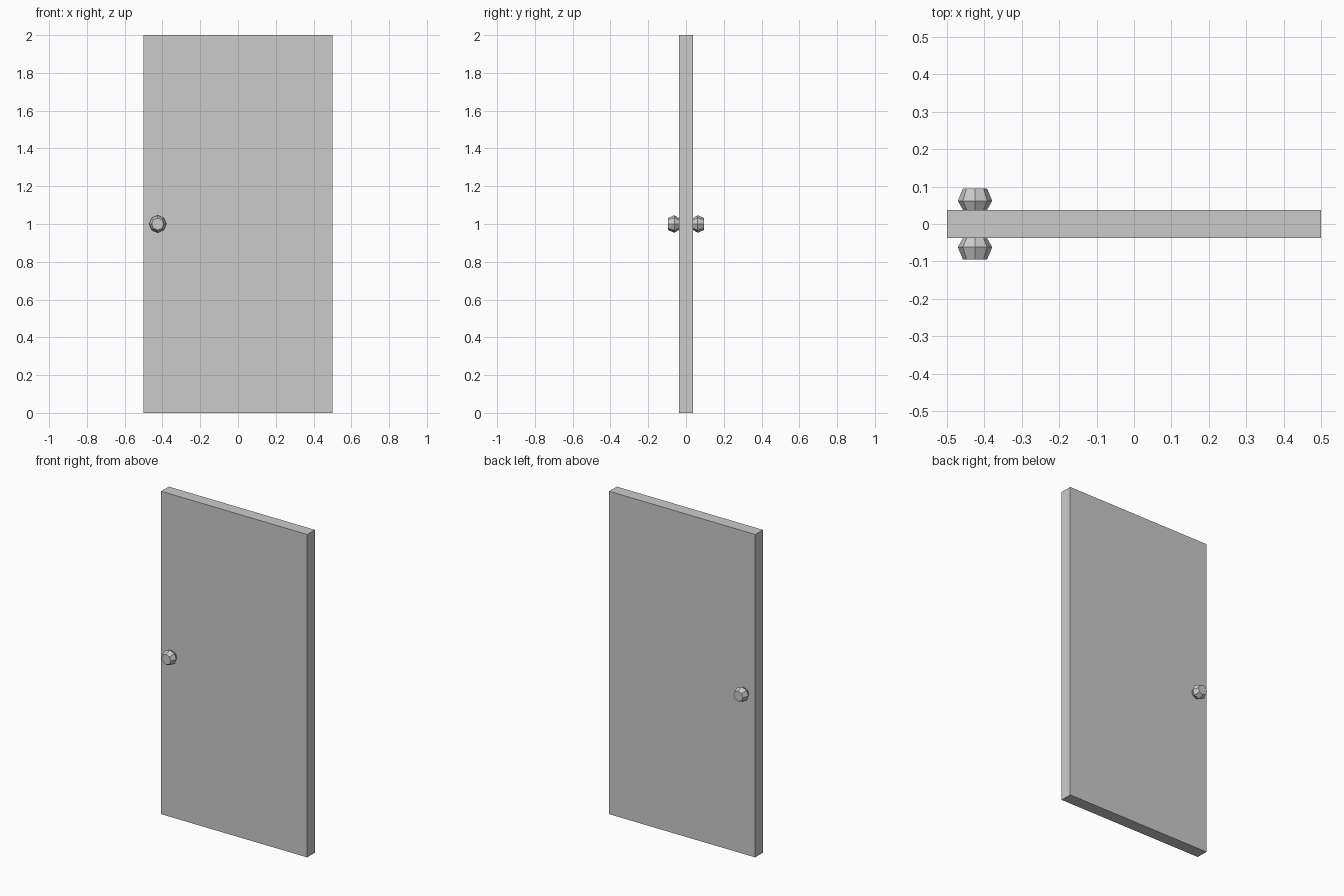
import bpy, bmesh
from math import cos, sin, pi

if "Cube" in bpy.data.objects:
    bpy.data.objects.remove(bpy.data.objects["Cube"])

HALF_T = 0.0375          # half door thickness
KNOB_X, KNOB_Z = -0.425, 1.0
SIDES = 8
# knob profile: (distance from door centre plane, radius)
PROFILE = [(HALF_T, 0.032), (0.062, 0.046), (0.0955, 0.032)]


def add_object(name, bm):
    bmesh.ops.recalc_face_normals(bm, faces=bm.faces)
    mesh = bpy.data.meshes.new(name)
    bm.to_mesh(mesh)
    bm.free()
    obj = bpy.data.objects.new(name, mesh)
    bpy.context.collection.objects.link(obj)
    return obj


def add_knob(name, side):
    bm = bmesh.new()
    rings = [[bm.verts.new((KNOB_X + r * cos(2 * pi * i / SIDES), side * d,
                            KNOB_Z + r * sin(2 * pi * i / SIDES)))
              for i in range(SIDES)] for d, r in PROFILE]
    for a, b in zip(rings, rings[1:]):
        for i in range(SIDES):
            j = (i + 1) % SIDES
            bm.faces.new((a[i], a[j], b[j], b[i]))
    bm.faces.new(rings[0])
    bm.faces.new(rings[-1])
    return add_object(name, bm)


# door panel
bm = bmesh.new()
bmesh.ops.create_cube(bm, size=1)
bmesh.ops.scale(bm, vec=(1, 2 * HALF_T, 2), verts=bm.verts)
bmesh.ops.translate(bm, vec=(0, 0, 1), verts=bm.verts)
add_object("door_panel", bm)

# faceted knobs on both faces
add_knob("front_knob", -1)
add_knob("back_knob", 1)
